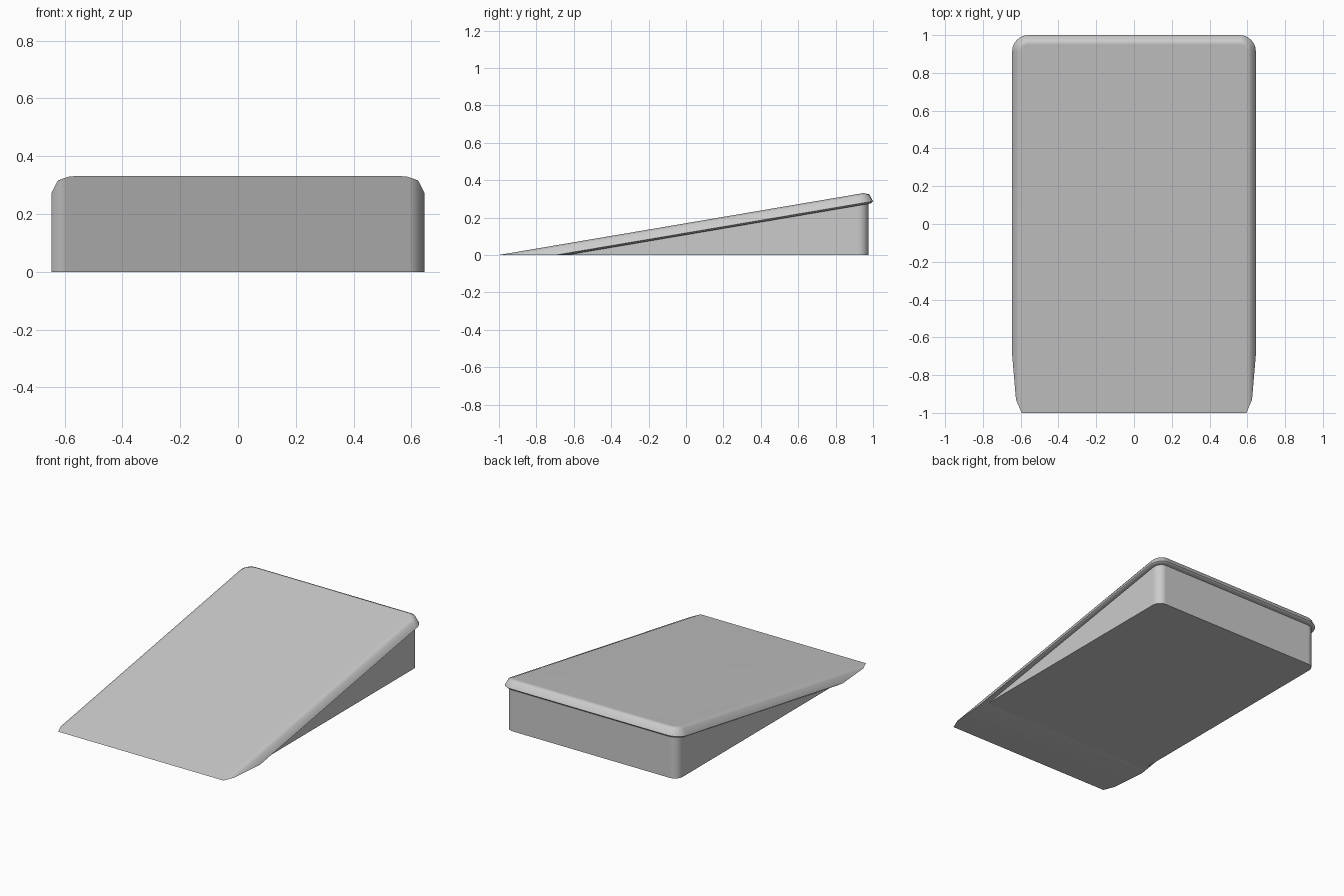
import bpy, bmesh, math
from mathutils import Vector

cube = bpy.data.objects.get("Cube")
if cube:
    bpy.data.objects.remove(cube, do_unlink=True)

SLOPE = 0.1697
HALF_WIDTH = 0.645

grey = bpy.data.materials.new("plain grey")
grey.use_nodes = True
grey.diffuse_color = (0.6, 0.6, 0.6, 1)
grey.node_tree.nodes["Principled BSDF"].inputs["Base Color"].default_value = (0.6, 0.6, 0.6, 1)


def outline(inset, radius, front, segments=6):
    """Rectangle with two rounded corners at the back."""
    w, back = HALF_WIDTH - inset, 1 - inset
    pts = [(w, front)]
    for side in (1, -1):
        for i in range(segments + 1):
            a = math.pi / 2 * i / segments
            if side < 0:
                a = math.pi / 2 - a
            pts.append((side * (w - radius + radius * math.cos(a)),
                        back - radius + radius * math.sin(a)))
    return pts + [(-w, front)]


def loft(bm, rings):
    """Skin a stack of matching rings and close both ends."""
    loops = [[bm.verts.new(p) for p in ring] for ring in rings]
    n = len(loops[0])
    for low, high in zip(loops, loops[1:]):
        for i in range(n):
            j = (i + 1) % n
            bm.faces.new((low[i], low[j], high[j], high[i]))
    bm.faces.new(loops[0][::-1])
    bm.faces.new(loops[-1])


def trim(bm, point, normal):
    """Remove everything on the normal's side of a plane and cap the cut."""
    geom = bm.verts[:] + bm.edges[:] + bm.faces[:]
    bmesh.ops.bisect_plane(bm, geom=geom, dist=1e-6, plane_co=point,
                           plane_no=normal, clear_outer=True)
    bmesh.ops.holes_fill(bm, edges=[e for e in bm.edges if e.is_boundary], sides=0)
    bmesh.ops.recalc_face_normals(bm, faces=bm.faces[:])


def finish(bm, name):
    mesh = bpy.data.meshes.new(name)
    bm.to_mesh(mesh)
    bm.free()
    mesh.materials.append(grey)
    obj = bpy.data.objects.new(name, mesh)
    bpy.context.collection.objects.link(obj)
    bpy.ops.object.select_all(action='DESELECT')
    obj.select_set(True)
    bpy.context.view_layer.objects.active = obj
    bpy.ops.object.shade_smooth_by_angle(angle=math.radians(50))
    weighted = obj.modifiers.new("flat panel shading", 'WEIGHTED_NORMAL')
    weighted.keep_sharp = True


# Sloping cap: rim profile as (inset, drop below the top surface)
rim = [(0.013, 0.062), (0, 0.052), (0.02, 0.012), (0.05, 0)]
cap = bmesh.new()
loft(cap, [[(x, y, SLOPE * (y + 1) - drop) for x, y in outline(inset, 0.085 - inset, -1.5)]
           for inset, drop in rim])
trim(cap, Vector((0, 0, 0)), Vector((0, 0, -1)))
finish(cap, "sloping_cap")

# Wedge body: upright block sliced along the underside of the cap
body = bmesh.new()
loft(body, [[(x, y, z) for x, y in outline(0.025, 0.055, -1)] for z in (0, 0.5)])
trim(body, Vector((0, -1, -0.06)), Vector((0, -SLOPE, 1)))
finish(body, "wedge_body")
